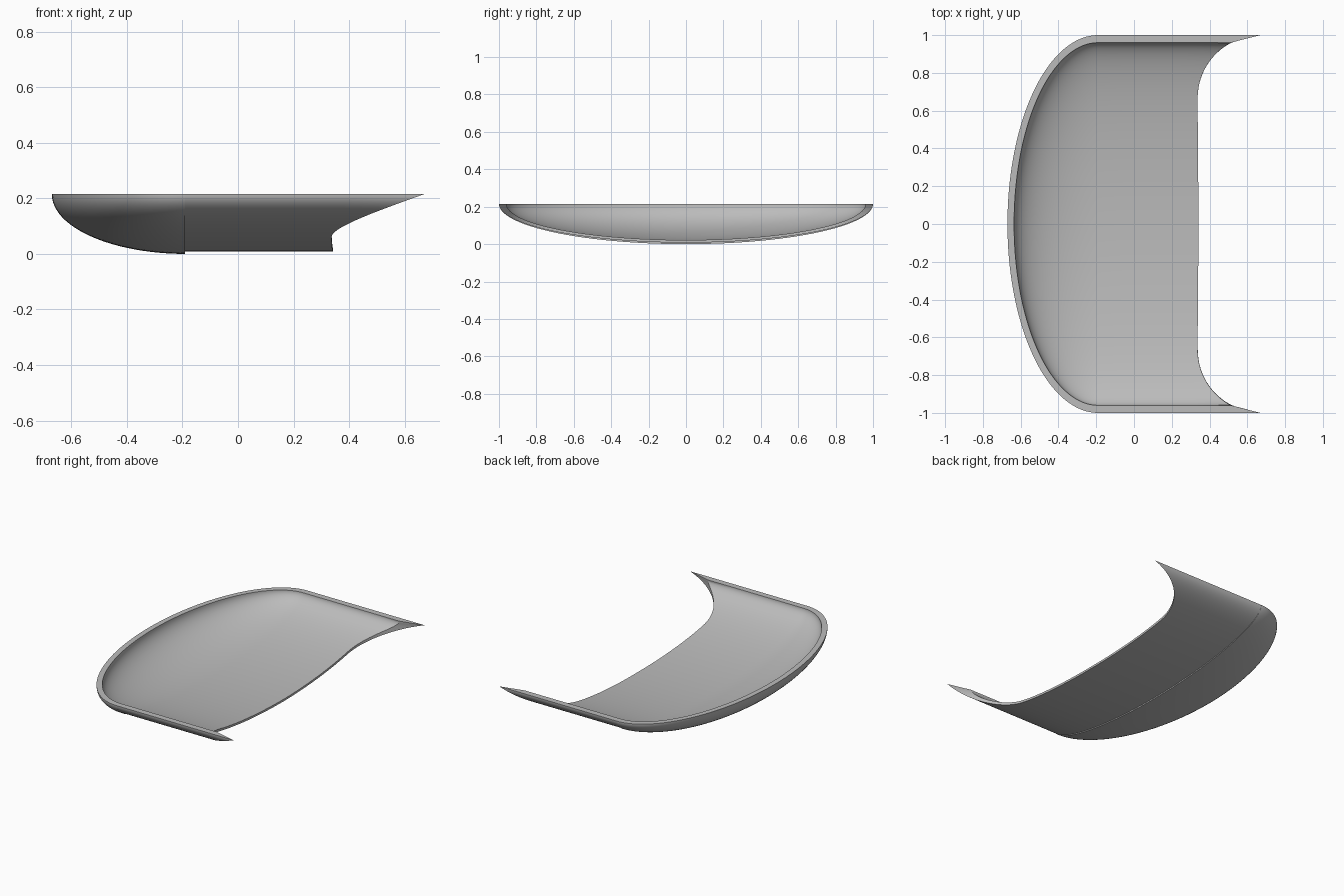
import bpy
import bmesh
from math import sin, cos, pi, sqrt

cube = bpy.data.objects.get("Cube")
if cube:
    bpy.data.objects.remove(cube, do_unlink=True)

RIM_Z, SEAM_X, TIP_X = 0.215, -0.19, 0.67
SCOOP_R = 0.333
ACROSS, ROUND = 96, 24

grey = bpy.data.materials.new("plain grey")
grey.use_nodes = True
colour = (0.5, 0.5, 0.5, 1)
grey.diffuse_color = colour
grey.node_tree.nodes["Principled BSDF"].inputs["Base Color"].default_value = colour


def cut_x(y):
    """Open end: straight in the middle, a concave arc out to each tip."""
    d = max(0, abs(y) - (1 - SCOOP_R))
    return TIP_X + 0.005 - 0.005 * min(1, abs(y) / 0.6) - sqrt(max(0, SCOOP_R ** 2 - d * d))


def skin(bm, length, width, bowl_depth, trough_depth):
    """Quarter ellipsoid bowl running into a straight half-ellipse trough."""
    angles = [pi * i / ACROSS for i in range(ACROSS + 1)]
    rows = []
    for j in range(ROUND + 1):
        t = pi / 2 * (1 - j / ROUND)
        rows.append([(SEAM_X - length * sin(a) * sin(t), width * cos(a),
                      RIM_Z - bowl_depth * sin(a) * cos(t)) for a in angles])
    for k in range(5):
        rows.append([(SEAM_X + (cut_x(width * cos(a)) - SEAM_X) * k / 4, width * cos(a),
                      RIM_Z - trough_depth * sin(a)) for a in angles])
    grid = [[bm.verts.new(p) for p in row] for row in rows]
    for r0, r1 in zip(grid, grid[1:]):
        for i in range(ACROSS):
            bm.faces.new((r0[i], r0[i + 1], r1[i + 1], r1[i]))
    # Boundary loop: bowl rim, one straight rim, open end, other straight rim
    return (grid[0] + [r[-1] for r in grid[1:]]
            + grid[-1][-2::-1] + [r[0] for r in grid[-2:0:-1]])


# Curved shell: outer and inner skins closed by the rim and the cut end
bm = bmesh.new()
outer = skin(bm, 0.48, 1.0, 0.215, 0.207)
inner = skin(bm, 0.445, 0.96, 0.193, 0.193)
for i in range(len(outer)):
    j = (i + 1) % len(outer)
    bm.faces.new((outer[i], outer[j], inner[j], inner[i]))
bmesh.ops.remove_doubles(bm, verts=bm.verts, dist=0.00005)
bmesh.ops.recalc_face_normals(bm, faces=bm.faces)
mesh = bpy.data.meshes.new("curved_shell")
bm.to_mesh(mesh)
bm.free()
mesh.materials.append(grey)
shell = bpy.data.objects.new("curved_shell", mesh)
bpy.context.collection.objects.link(shell)
bpy.ops.object.select_all(action="DESELECT")
shell.select_set(True)
bpy.context.view_layer.objects.active = shell
bpy.ops.object.shade_smooth_by_angle(angle=0.52)
